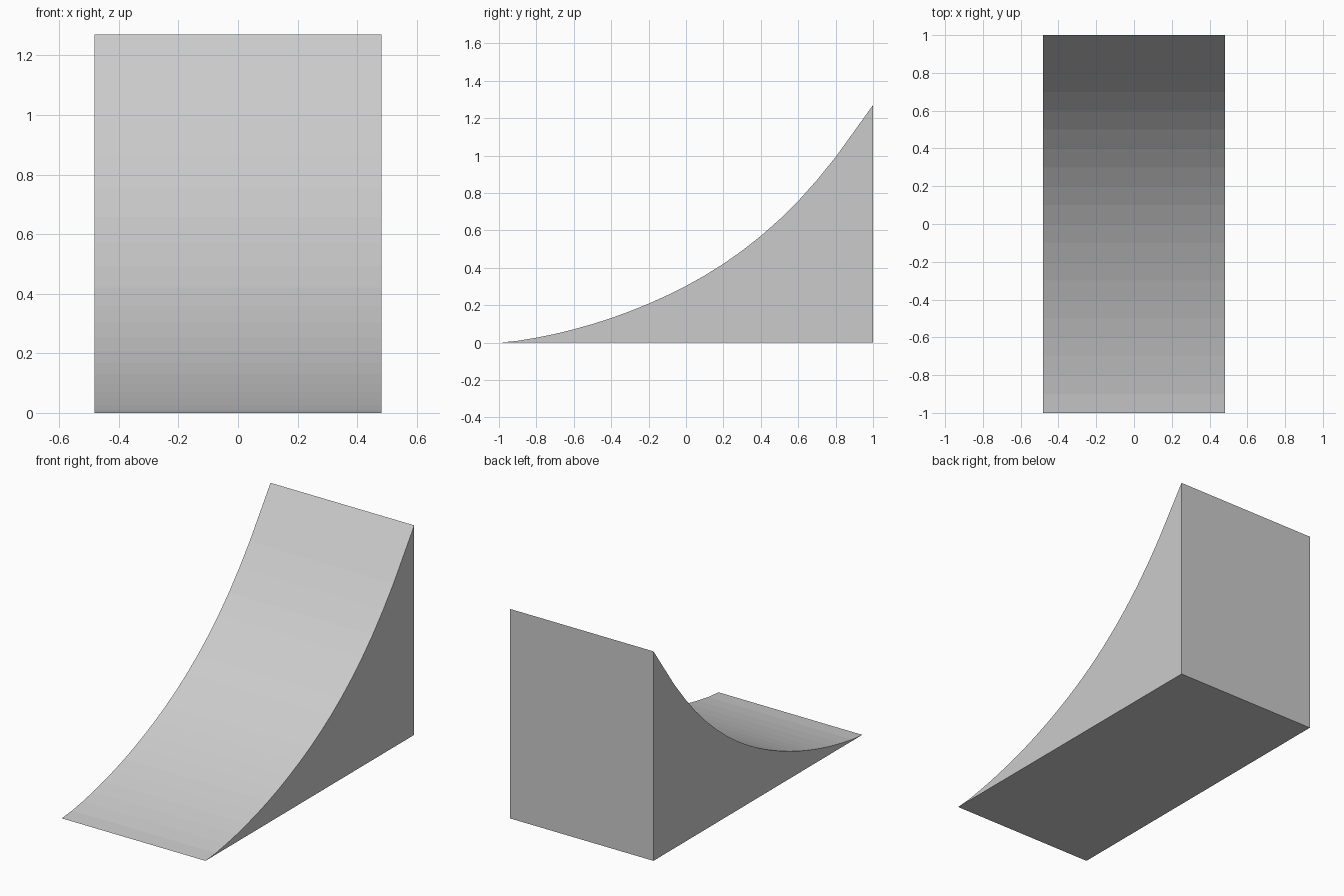
import bpy, bmesh

cube = bpy.data.objects.get("Cube")
if cube:
    bpy.data.objects.remove(cube, do_unlink=True)

HALF_WIDTH = 0.482
# Heights of the curved slope at equal steps from front to back
HEIGHTS = [0, 0.026, 0.071, 0.131, 0.208, 0.303, 0.421, 0.57, 0.757, 0.992, 1.27]


def slope_profile(heights, steps=2):
    """Smooth curve through the heights, as (y, z) points."""
    last = len(heights) - 1
    padded = [2 * heights[0] - heights[1] + 0.04, *heights,
              2 * heights[-1] - heights[-2] - 0.04]
    points = []
    for i in range(last):
        a, b, c, d = padded[i:i + 4]
        for s in range(steps):
            t = s / steps
            z = b + t * (c - a) / 2 + t**2 * (a - 2.5 * b + 2 * c - d / 2) \
                + t**3 * (3 * (b - c) + d - a) / 2
            points.append((-1 + 2 * (i + t) / last, max(z, 0)))
    points.append((1, heights[-1]))
    return points


# Grey material
grey = bpy.data.materials.new("light_grey")
grey.use_nodes = True
colour = (0.6, 0.6, 0.6, 1)
grey.diffuse_color = colour
grey.node_tree.nodes["Principled BSDF"].inputs["Base Color"].default_value = colour

# Ramp: side profile extruded across the width
bm = bmesh.new()
outline = slope_profile(HEIGHTS) + [(1, 0)]
side = bm.faces.new([bm.verts.new((-HALF_WIDTH, y, z)) for y, z in outline])
result = bmesh.ops.extrude_face_region(bm, geom=[side], use_keep_orig=True)
moved = [v for v in result["geom"] if isinstance(v, bmesh.types.BMVert)]
bmesh.ops.translate(bm, verts=moved, vec=(2 * HALF_WIDTH, 0, 0))
bmesh.ops.recalc_face_normals(bm, faces=bm.faces)

mesh = bpy.data.meshes.new("curved_ramp")
bm.to_mesh(mesh)
bm.free()
mesh.materials.append(grey)
ramp = bpy.data.objects.new("curved_ramp", mesh)
bpy.context.collection.objects.link(ramp)
